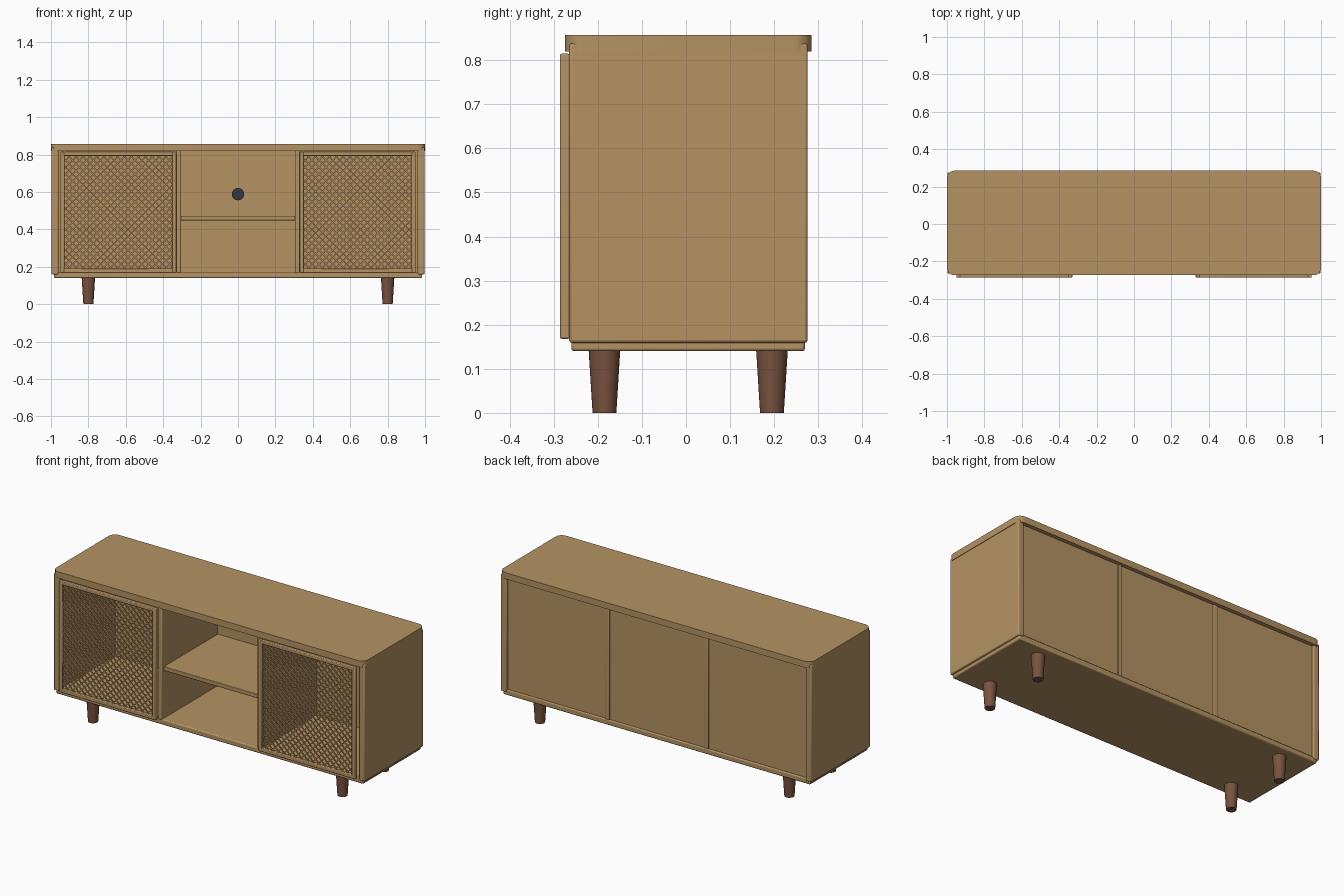
import bpy, bmesh, math
from mathutils import Vector

if "Cube" in bpy.data.objects:
    bpy.data.objects.remove(bpy.data.objects["Cube"])


def material(name, rgb):
    m = bpy.data.materials.new(name)
    m.diffuse_color = (*rgb, 1)
    m.use_nodes = True
    m.node_tree.nodes["Principled BSDF"].inputs["Base Color"].default_value = m.diffuse_color
    return m


OAK = material("oak", (0.46, 0.29, 0.125))
WALNUT = material("walnut", (0.19, 0.085, 0.05))
DARK = material("dark_grommet", (0.03, 0.04, 0.05))


def finish(name, bm, mat, bevel=0.0):
    mesh = bpy.data.meshes.new(name)
    bm.to_mesh(mesh)
    bm.free()
    mesh.materials.append(mat)
    ob = bpy.data.objects.new(name, mesh)
    bpy.context.collection.objects.link(ob)
    if bevel:
        mod = ob.modifiers.new("bevel", "BEVEL")
        mod.width = bevel
        mod.segments = 2
    bpy.ops.object.select_all(action="DESELECT")
    ob.select_set(True)
    bpy.context.view_layer.objects.active = ob
    bpy.ops.object.shade_smooth_by_angle(angle=math.radians(35))
    return ob


def add_box(bm, x, y, z):
    verts = bmesh.ops.create_cube(bm, size=1)["verts"]
    for v in verts:
        v.co = Vector([(r[0] + r[1]) / 2 + c * (r[1] - r[0])
                       for c, r in zip(v.co, (x, y, z))])


def box(name, x, y, z, bevel=0.004):
    bm = bmesh.new()
    add_box(bm, x, y, z)
    return finish(name, bm, OAK, bevel)


def cone(name, loc, r_low, r_top, depth, mat, rot=0.0, sides=32):
    bm = bmesh.new()
    bmesh.ops.create_cone(bm, cap_ends=True, segments=sides,
                          radius1=r_low, radius2=r_top, depth=depth)
    ob = finish(name, bm, mat)
    ob.location = loc
    ob.rotation_euler.x = rot
    return ob


def lattice(name, x0, x1, z0, z1, y, pitch=0.037, width=0.007, thick=0.004):
    """Diagonal strips in both directions, clipped to a rectangle."""
    bm = bmesh.new()
    w, h = x1 - x0, z1 - z0
    for slope in (1, -1):
        for i in range(1, int((w + h) / pitch) + 1):
            c = i * pitch - h
            a, b = max(0, c), min(w, c + h)
            if b - a < 0.004:
                continue
            # strip runs from a to b, rising (or falling) at 45 degrees
            za, zb = a - c, b - c
            if slope < 0:
                za, zb = h - za, h - zb
            mid = Vector((x0 + (a + b) / 2, y + slope * thick * 0.4,
                          z0 + (za + zb) / 2))
            along = Vector((1, 0, slope)).normalized()
            side = Vector((-slope, 0, 1)).normalized()
            length = (b - a) * math.sqrt(2)
            for v in bmesh.ops.create_cube(bm, size=1)["verts"]:
                p = v.co.copy()
                v.co = (mid + along * p.x * length + side * p.z * width
                        + Vector((0, p.y * thick, 0)))
    return finish(name, bm, OAK)


# Top board with rounded plan corners
bm = bmesh.new()
add_box(bm, (-1, 1), (-0.274, 0.285), (0.82, 0.857))
corners = [e for e in bm.edges
           if abs(e.verts[0].co.z - e.verts[1].co.z) > 0.01]
bmesh.ops.bevel(bm, geom=corners, offset=0.04, segments=6, profile=0.5,
                affect="EDGES")
finish("top_board", bm, OAK)

# Carcass
box("bottom_board", (-0.985, 0.985), (-0.26, 0.27), (0.14, 0.172), 0.006)
box("back_panel", (-0.965, 0.965), (0.25, 0.262), (0.165, 0.825), 0)
box("middle_shelf", (-0.306, 0.306), (-0.245, 0.252), (0.448, 0.472), 0.003)

for s, side in ((-1, "left"), (1, "right")):
    def span(a, b):
        return tuple(sorted((s * a, s * b)))

    box(side + "_side_panel", span(0.96, 0.997), (-0.265, 0.276),
        (0.159, 0.838), 0.006)
    box(side + "_divider", span(0.305, 0.33), (-0.262, 0.268), (0.168, 0.825))

    # Framed door with woven lattice infill
    x0, x1, z0, z1, f = 0.33, 0.95, 0.168, 0.815, 0.022
    y = (-0.286, -0.264)
    box(side + "_door_inner_stile", span(x0, x0 + f), y, (z0, z1))
    box(side + "_door_outer_stile", span(x1 - f, x1), y, (z0, z1))
    box(side + "_door_lower_rail", span(x0 + f - .004, x1 - f + .004), y, (z0, z0 + f))
    box(side + "_door_upper_rail", span(x0 + f - .004, x1 - f + .004), y, (z1 - f, z1))
    lx = span(x0 + f - 0.003, x1 - f + 0.003)
    lattice(side + "_door_lattice", *lx, z0 + f - 0.003, z1 - f + 0.003, -0.274)

    # Tapered legs
    for row, ly in (("front", -0.185), ("back", 0.195)):
        cone(f"{row}_{side}_leg", (s * 0.8, ly, 0.0725), 0.027, 0.036,
             0.145, WALNUT)

# Cable grommet on the back panel
cone("cable_grommet", (0, 0.247, 0.588), 0.033, 0.033, 0.014, DARK,
     math.pi / 2, 24)
